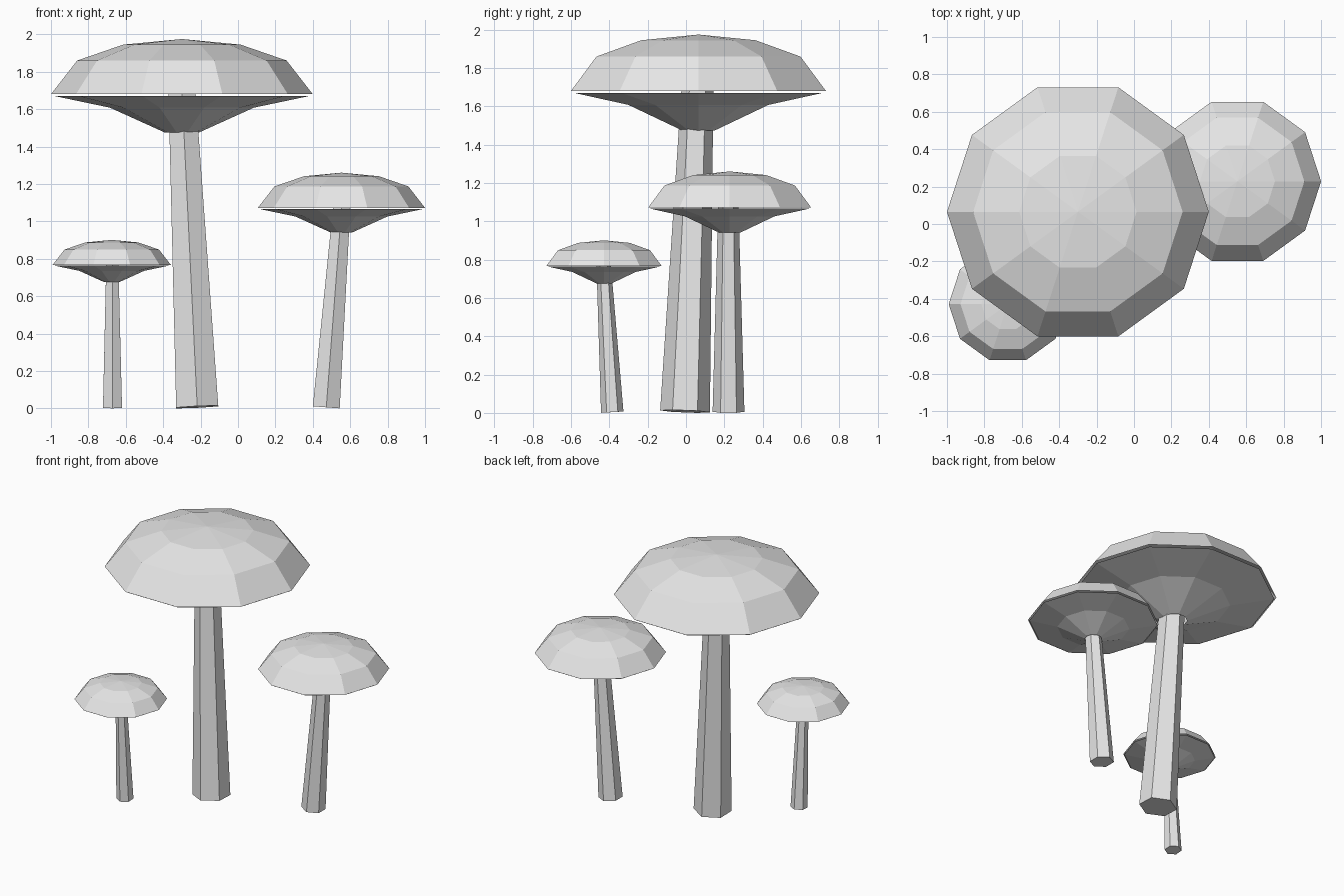
import bpy
import bmesh
import math
from mathutils import Vector

if "Cube" in bpy.data.objects:
    bpy.data.objects.remove(bpy.data.objects["Cube"])

gray = bpy.data.materials.new("light_gray")
gray.diffuse_color = (0.8, 0.8, 0.8, 1)
gray.use_nodes = True
gray.node_tree.nodes["Principled BSDF"].inputs["Base Color"].default_value = gray.diffuse_color


def finish(name, bm):
    mesh = bpy.data.meshes.new(name)
    bm.to_mesh(mesh)
    bm.free()
    mesh.materials.append(gray)
    obj = bpy.data.objects.new(name, mesh)
    bpy.context.collection.objects.link(obj)


def ring(bm, centre, r, sides, u, v, start=0.0):
    angles = [start + 2 * math.pi * i / sides for i in range(sides)]
    return [bm.verts.new(centre + u * (r * math.cos(a)) + v * (r * math.sin(a)))
            for a in angles]


def bridge(bm, low, high):
    n = len(low)
    for i in range(n):
        j = (i + 1) % n
        bm.faces.new((low[i], low[j], high[j], high[i]))


def shell(name, centre, size, profile, apex=None):
    """Ten-sided surface of revolution, listed from bottom to top."""
    bm = bmesh.new()
    c, x, y, z = Vector(centre), Vector((1, 0, 0)), Vector((0, 1, 0)), Vector((0, 0, 1))
    rings = [ring(bm, c + z * (h * size), r * size, 10, x, y) for r, h in profile]
    for low, high in zip(rings, rings[1:]):
        bridge(bm, low, high)
    if apex is not None:
        tip = bm.verts.new(c + z * (apex * size))
        top = rings[-1]
        for i in range(10):
            bm.faces.new((top[i], top[(i + 1) % 10], tip))
    finish(name, bm)


def stem(name, foot, head, r_foot, r_head):
    """Leaning six-sided tapered post with ends square to its axis."""
    bm = bmesh.new()
    a, b = Vector(foot), Vector(head)
    axis = (b - a).normalized()
    u = Vector((0, 1, 0)).cross(axis).normalized()
    v = axis.cross(u)
    low = ring(bm, a, r_foot, 6, u, v, math.pi / 6)
    high = ring(bm, b, r_head, 6, u, v, math.pi / 6)
    bridge(bm, low, high)
    bm.faces.new(low[::-1])
    bm.faces.new(high)
    finish(name, bm)


# Cap and underside profiles (radius, height above the rim) at full size
CAP = [(0.70, 0.0), (0.56, 0.18), (0.314, 0.265)]
GILLS = [(0.091, -0.205), (0.385, -0.072), (0.685, -0.009)]

# name, rim centre, size, stem foot, stem head
mushrooms = [
    ("large", (-0.30, 0.065, 1.68), 1.0, (-0.218, -0.005, 0.008), (-0.30, 0.06, 1.70)),
    ("medium", (0.553, 0.228, 1.072), 0.639, (0.472, 0.222, 0.006), (0.555, 0.221, 1.085)),
    ("small", (-0.675, -0.428, 0.768), 0.451, (-0.671, -0.385, 0.004), (-0.672, -0.43, 0.777)),
]
for name, centre, size, foot, head in mushrooms:
    shell(name + "_cap", centre, size, CAP, apex=0.295)
    shell(name + "_underside", centre, size, GILLS)
    stem(name + "_stem", foot, head, 0.13 * size, 0.083 * size)
